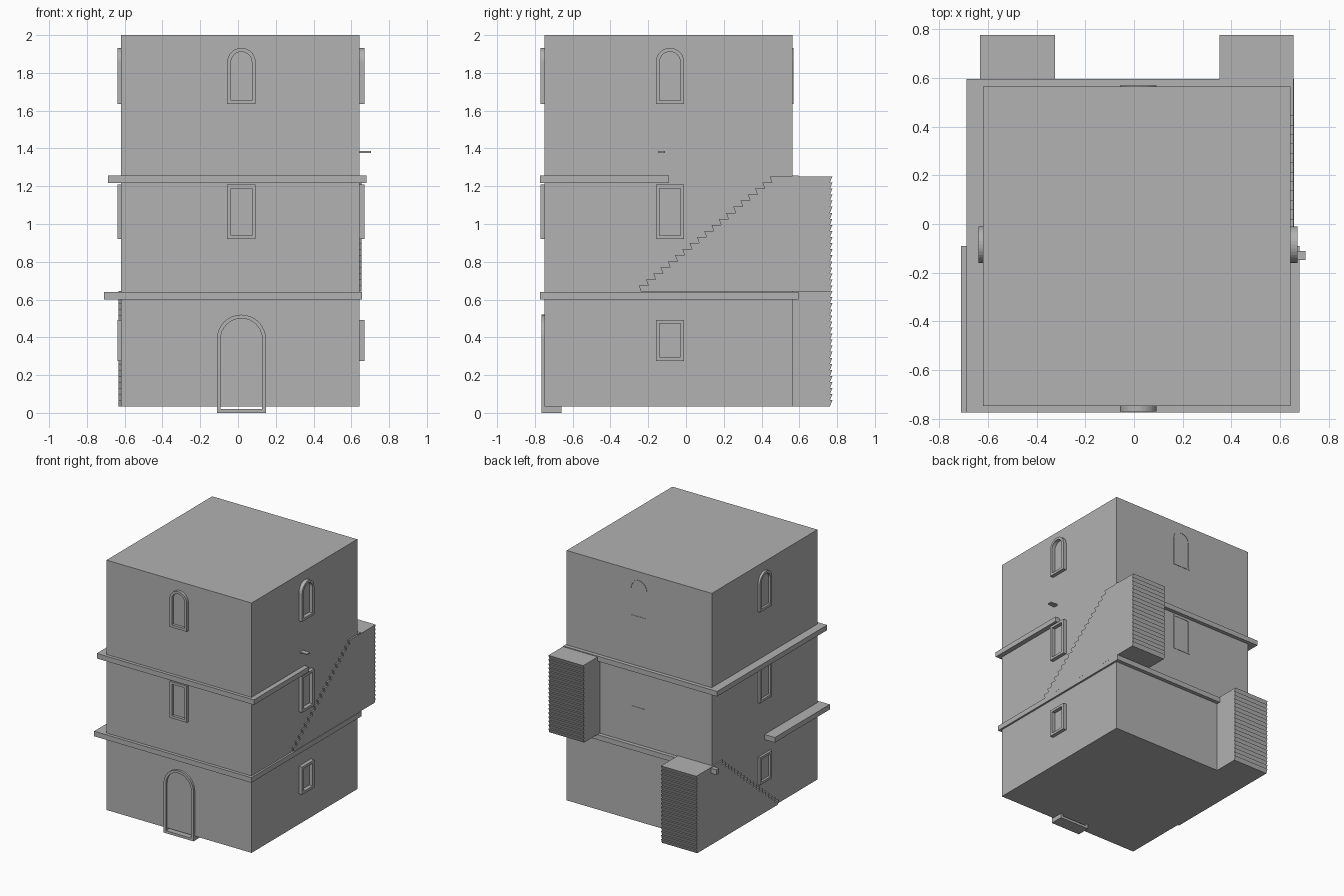
import bpy, bmesh, math

if "Cube" in bpy.data.objects:
    bpy.data.objects.remove(bpy.data.objects["Cube"])

stone = bpy.data.materials.new("plain_grey")
stone.diffuse_color = (0.445, 0.445, 0.445, 1)
stone.use_nodes = True
stone.node_tree.nodes["Principled BSDF"].inputs["Base Color"].default_value = stone.diffuse_color


def finish(name, bm):
    bmesh.ops.recalc_face_normals(bm, faces=bm.faces)
    me = bpy.data.meshes.new(name)
    bm.to_mesh(me)
    bm.free()
    me.materials.append(stone)
    ob = bpy.data.objects.new(name, me)
    bpy.context.collection.objects.link(ob)
    return ob


def box(name, x, y, z):
    bm = bmesh.new()
    bmesh.ops.create_cube(bm, size=1)
    for v in bm.verts:
        v.co = [r[0] if c < 0 else r[1] for c, r in zip(v.co, (x, y, z))]
    return finish(name, bm)


def prism(name, pts, a, b, place):
    """Extrude a flat outline between depths a and b."""
    bm = bmesh.new()
    f = [bm.verts.new(place(u, v, a)) for u, v in pts]
    g = [bm.verts.new(place(u, v, b)) for u, v in pts]
    bm.faces.new(f)
    bm.faces.new(g)
    for i in range(len(pts)):
        j = (i + 1) % len(pts)
        bm.faces.new((f[i], f[j], g[j], g[i]))
    return finish(name, bm)


def outline(w, z0, z1, arch, t):
    h = w / 2 - t
    if not arch:
        return [(-h, z0 + t), (h, z0 + t), (h, z1 - t), (-h, z1 - t)]
    arc = [(h * math.cos(math.pi * i / 16), z1 - w / 2 + h * math.sin(math.pi * i / 16))
           for i in range(17)]
    return [(-h, z0 + t), (h, z0 + t)] + arc


def frame(name, centre, w, z0, z1, arch, t, a, b, side):
    """Ring-shaped frame; side walls run along y, others along x."""
    def place(u, z, d):
        return (d, u + centre, z) if side else (u + centre, d, z)
    bm = bmesh.new()
    loops = [[bm.verts.new(place(u, z, d)) for u, z in outline(w, z0, z1, arch, k)]
             for k, d in ((0, a), (0, b), (t, b), (t, a))]
    n = len(loops[0])
    for k in range(4):
        p, q = loops[k], loops[(k + 1) % 4]
        for i in range(n):
            j = (i + 1) % n
            bm.faces.new((p[i], p[j], q[j], q[i]))
    return finish(name, bm)


# Main tower
box("tower_body", (-0.62, 0.642), (-0.748, 0.565), (0.035, 2.0))

# Floor ledges, notched on one side where the stairs come up
def ledge(name, pts, z):
    prism(name, pts, z, z + 0.04, lambda u, v, d: (u, v, d))

ledge("lower_ledge", [(-0.71, -0.773), (0.657, -0.773), (0.657, 0.595), (-0.68, 0.595),
                      (-0.68, 0.56), (-0.6, 0.56), (-0.6, -0.09), (-0.71, -0.09)], 0.60)
ledge("upper_ledge", [(-0.687, -0.773), (0.68, -0.773), (0.68, -0.09), (0.62, -0.09),
                      (0.62, 0.56), (0.652, 0.56), (0.652, 0.595), (-0.687, 0.595)], 1.218)

# Stair blocks with undercut steps in front and sawtooth back
def stairs(name, x0, x1, z0, n=19, rise=0.0321, run=0.0385):
    front, back = [], []
    for i in range(n):
        y, lo, hi = -0.25 + i * run, z0 + i * rise, z0 + (i + 1) * rise
        front += [(y + 0.012, lo), (y, hi)]
        back += [(0.762, lo), (0.775, hi)]
    prism(name, front + back[::-1], x0, x1, lambda u, v, d: (d, u, v))

stairs("lower_stairs", -0.632, -0.325, 0.035)
stairs("upper_stairs", 0.352, 0.655, 0.642)

# Windows: (floor, bottom, top, arched)
for floor, z0, z1, arch in (("ground", 0.275, 0.493, False),
                            ("middle", 0.92, 1.208, False),
                            ("top", 1.635, 1.932, True)):
    frame(floor + "_right_window", -0.085, 0.15, z0, z1, arch, 0.02, 0.60, 0.671, True)
    frame(floor + "_left_window", -0.085, 0.15, z0, z1, arch, 0.02, -0.58, -0.638, True)
    if floor != "ground":
        frame(floor + "_front_window", 0.018, 0.15, z0, z1, arch, 0.02, -0.70, -0.77, False)
        frame(floor + "_back_window", 0.018, 0.15, z0, z1, arch, 0.012, 0.52, 0.568, False)

# Arched doorway with its threshold
frame("door_frame", 0.018, 0.26, 0.0, 0.52, True, 0.02, -0.66, -0.765, False)

# Small plate on the right wall
box("wall_plate", (0.6, 0.705), (-0.147, -0.11), (1.377, 1.386))
